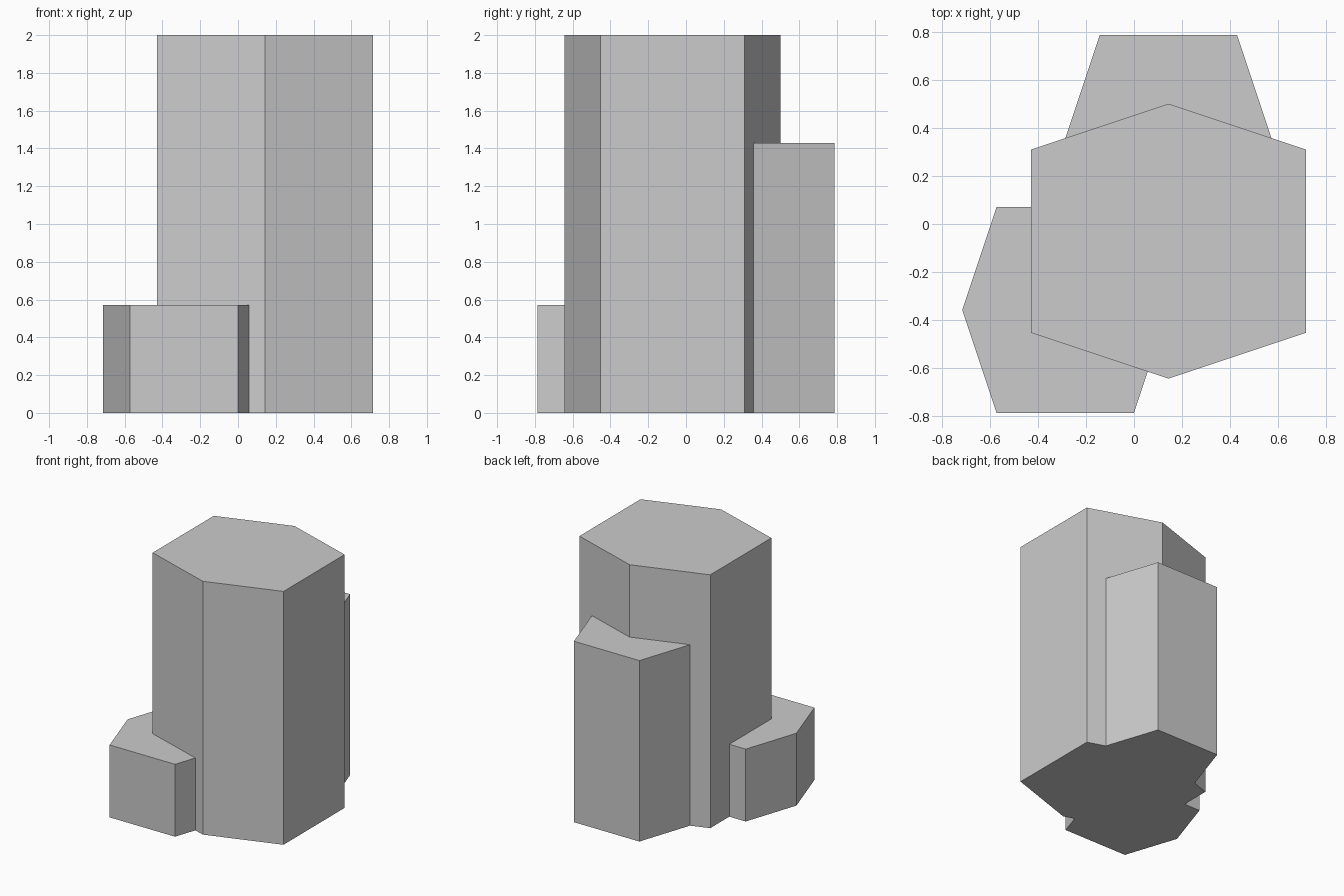
import bpy, bmesh
from mathutils import Vector

if "Cube" in bpy.data.objects:
    bpy.data.objects.remove(bpy.data.objects["Cube"])

U = 2 / 14  # model grid step


def hex_column(name, center, size, height, along_y=False):
    """Upright six-sided column; its points lie along x, or along y."""
    profile = [(1, 0), (2/3, 1), (-2/3, 1), (-1, 0), (-2/3, -1), (2/3, -1)]
    if along_y:
        profile = [(-y, x) for x, y in profile]
    bm = bmesh.new()
    base = bm.faces.new([bm.verts.new((center[0] + x * size, center[1] + y * size, 0))
                         for x, y in profile])
    top = bmesh.ops.extrude_face_region(bm, geom=[base], use_keep_orig=True)
    bmesh.ops.translate(bm, vec=Vector((0, 0, height)),
                        verts=[v for v in top["geom"] if isinstance(v, bmesh.types.BMVert)])
    bmesh.ops.recalc_face_normals(bm, faces=bm.faces)
    mesh = bpy.data.meshes.new(name)
    bm.to_mesh(mesh)
    bm.free()
    obj = bpy.data.objects.new(name, mesh)
    bpy.context.collection.objects.link(obj)
    return obj


# Tall central column and the two shorter ones leaning into it
tall = hex_column("tall_column", (U, -U / 2), 4 * U, 2, along_y=True)
short = hex_column("short_column", (-2 * U, -2.5 * U), 3 * U, 4 * U)
middle = hex_column("middle_column", (U, 2.5 * U), 3 * U, 10 * U)

# Merge the columns into one closed cluster
for part in (short, middle):
    union = tall.modifiers.new("merge_" + part.name, 'BOOLEAN')
    union.operation = 'UNION'
    union.solver = 'EXACT'
    union.object = part
    part.hide_render = True
    part.hide_set(True)
